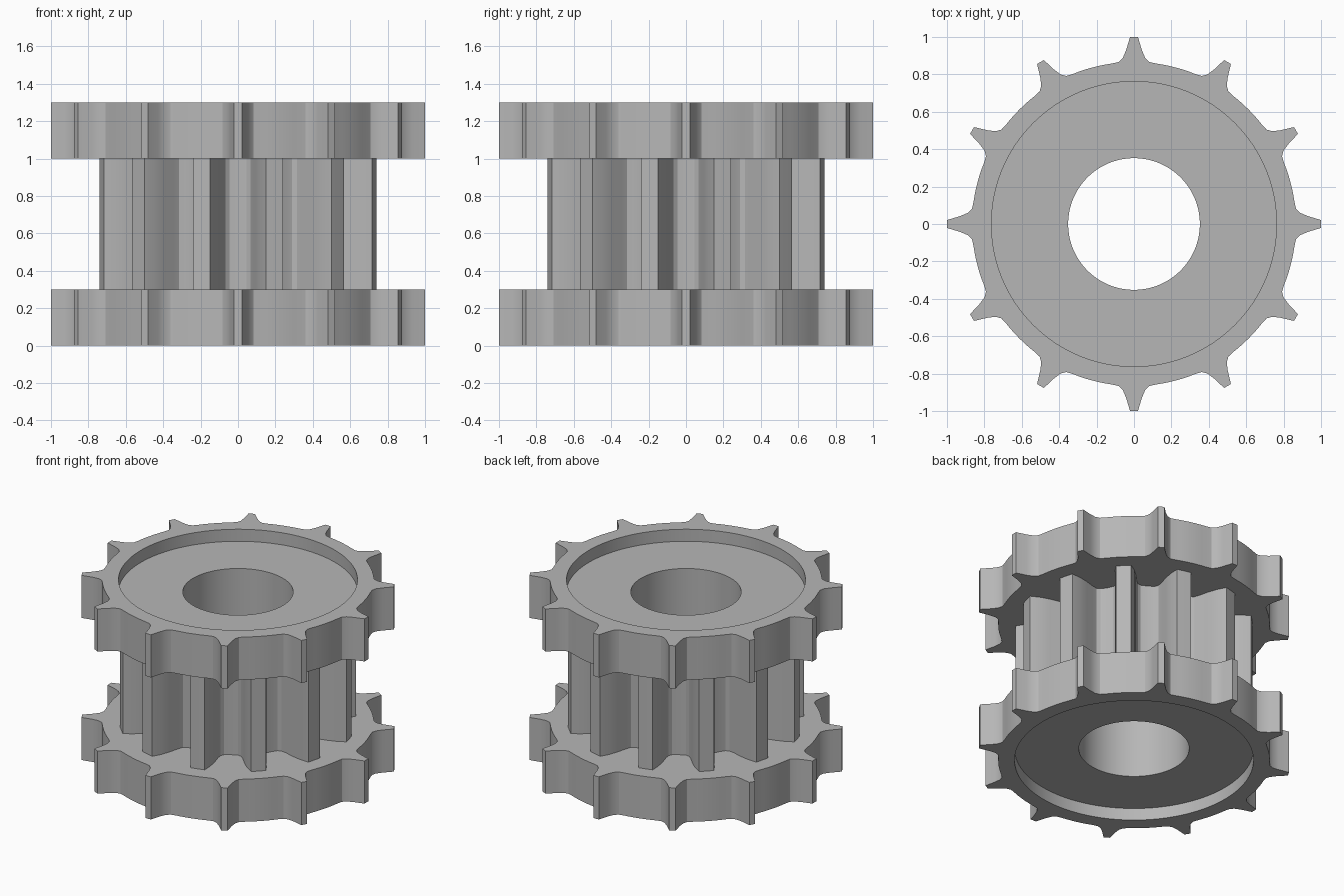
import bpy
import math

if "Cube" in bpy.data.objects:
    bpy.data.objects.remove(bpy.data.objects["Cube"], do_unlink=True)

TEETH = 12
BORE, RECESS, DEPTH = 0.352, 0.762, 0.085
RIM, HEIGHT = 0.3, 1.3

steel = bpy.data.materials.new("plain grey steel")
steel.use_nodes = True
grey = (0.47, 0.47, 0.47, 1)
steel.diffuse_color = grey
steel.node_tree.nodes["Principled BSDF"].inputs["Base Color"].default_value = grey


def repeat_half(half):
    """Mirror half a pitch (angle, radius) and repeat it around the axis."""
    pitch = math.tau / TEETH
    full = half + [(pitch - a, r) for a, r in reversed(half[1:-1])]
    return [(a + k * pitch, r) for k in range(TEETH) for a, r in full]


def polar(points):
    return [(math.atan2(w, r), math.hypot(w, r)) for w, r in points]


def loft(name, rings):
    """Bridge successive (outline, z) rings with quads."""
    n = len(rings[0][0])
    verts = [(r * math.cos(a), r * math.sin(a), z)
             for outline, z in rings for a, r in outline]
    faces = []
    for k in range(len(rings) - 1):
        for i in range(n):
            j = (i + 1) % n
            faces.append((k * n + i, k * n + j, (k + 1) * n + j, (k + 1) * n + i))
    mesh = bpy.data.meshes.new(name)
    mesh.from_pydata(verts, [], faces)
    mesh.materials.append(steel)
    obj = bpy.data.objects.new(name, mesh)
    bpy.context.collection.objects.link(obj)
    bpy.ops.object.select_all(action="DESELECT")
    obj.select_set(True)
    bpy.context.view_layer.objects.active = obj
    bpy.ops.object.shade_smooth_by_angle(angle=math.radians(30))
    return obj


# Sprocket outline: narrow pointed teeth with flared feet on a round rim
tooth = polar([(0, 1), (0.021, 1), (0.042, 0.93), (0.06, 0.888), (0.083, 0.866)])
rim_arc = [(math.radians(d), 0.866) for d in (8, 10, 12.5, 15)]
sprocket = repeat_half(tooth + rim_arc)
bore = [(a, BORE) for a, r in sprocket]
recess = [(a, RECESS) for a, r in sprocket]

# Core outline: deep gaps with rounded roots, blunt tips between sprocket teeth
gap = polar([(0, 0.498), (0.045, 0.502), (0.066, 0.517), (0.08, 0.555),
             (0.096, 0.62), (0.119, 0.685), (0.149, 0.741)])
tip = [(math.pi / TEETH, 0.755)]
core = repeat_half(gap + tip)

# Toothed discs with a shallow recess on their outer faces
loft("bottom_sprocket", [(bore, DEPTH), (recess, DEPTH), (recess, 0),
                         (sprocket, 0), (sprocket, RIM), (bore, RIM)])
loft("top_sprocket", [(bore, HEIGHT - RIM), (sprocket, HEIGHT - RIM),
                      (sprocket, HEIGHT), (recess, HEIGHT),
                      (recess, HEIGHT - DEPTH), (bore, HEIGHT - DEPTH)])

# Gear core between the discs, and the bore running through everything
loft("gear_core", [(core, RIM), (core, HEIGHT - RIM)])
loft("bore_wall", [(bore, HEIGHT - DEPTH), (bore, DEPTH)])
